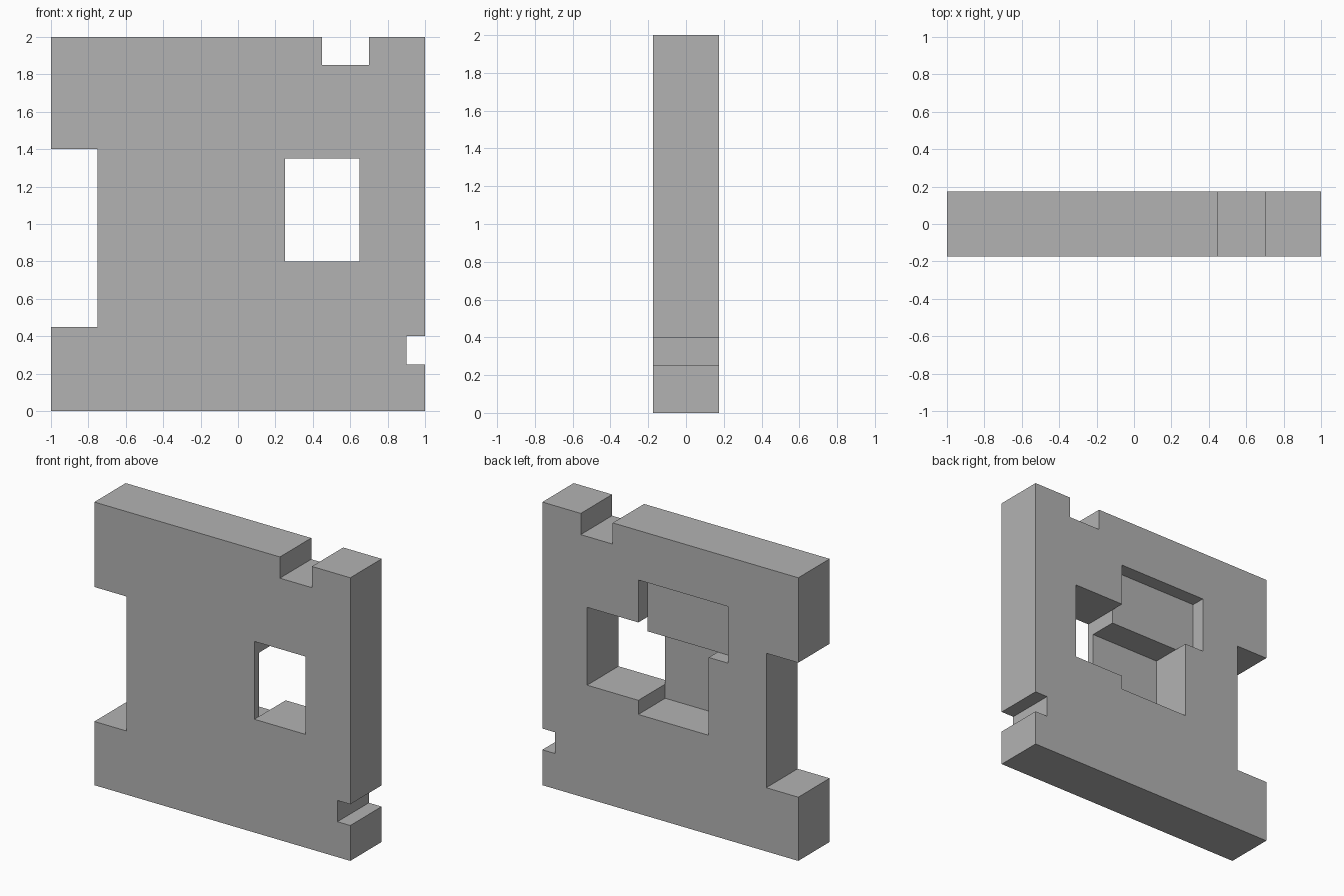
import bpy
import bmesh

if "Cube" in bpy.data.objects:
    bpy.data.objects.remove(bpy.data.objects["Cube"], do_unlink=True)

FRONT, BACK = -0.175, 0.175
OUT = 0.1  # overshoot past open sides

grey = bpy.data.materials.new("plain_grey")
grey.use_nodes = True
grey.diffuse_color = (0.45, 0.45, 0.45, 1)
grey.node_tree.nodes["Principled BSDF"].inputs["Base Color"].default_value = (0.45, 0.45, 0.45, 1)


def box(name, x, y, z):
    """Box spanning the given (low, high) ranges."""
    bm = bmesh.new()
    bmesh.ops.create_cube(bm, size=1)
    for v in bm.verts:
        v.co = [r[1] if c > 0 else r[0] for c, r in zip(v.co, (x, y, z))]
    mesh = bpy.data.meshes.new(name)
    bm.to_mesh(mesh)
    bm.free()
    mesh.materials.append(grey)
    obj = bpy.data.objects.new(name, mesh)
    bpy.context.collection.objects.link(obj)
    return obj


# Main slab
slab = box("slab", (-1, 1), (FRONT, BACK), (0, 2))

# Openings: name, x range, z range, depth start
through = FRONT - OUT
cuts = [
    ("top_notch", (0.45, 0.7), (1.85, 2 + OUT), through),
    ("right_notch", (-1 - OUT, -0.75), (0.45, 1.4), through),
    ("left_notch", (0.9, 1 + OUT), (0.25, 0.4), through),
    ("window", (0.25, 0.65), (0.8, 1.35), through),
    ("deep_back_pocket", (-0.3, 0.25), (0.7, 1.25), BACK - 0.3),
    ("shallow_back_pocket", (-0.45, 0.25), (1.25, 1.65), BACK - 0.1),
]

cutters = []
for name, x, z, start in cuts:
    cutter = box(name + "_cutter", x, (start, BACK + OUT), z)
    cutter.hide_render = True
    mod = slab.modifiers.new(name, "BOOLEAN")
    mod.operation = "DIFFERENCE"
    mod.solver = "EXACT"
    mod.object = cutter
    cutters.append(cutter)

# Bake the cuts and drop the cutters
graph = bpy.context.evaluated_depsgraph_get()
result = bpy.data.meshes.new_from_object(slab.evaluated_get(graph))
slab.modifiers.clear()
slab.data = result
for cutter in cutters:
    bpy.data.objects.remove(cutter, do_unlink=True)
